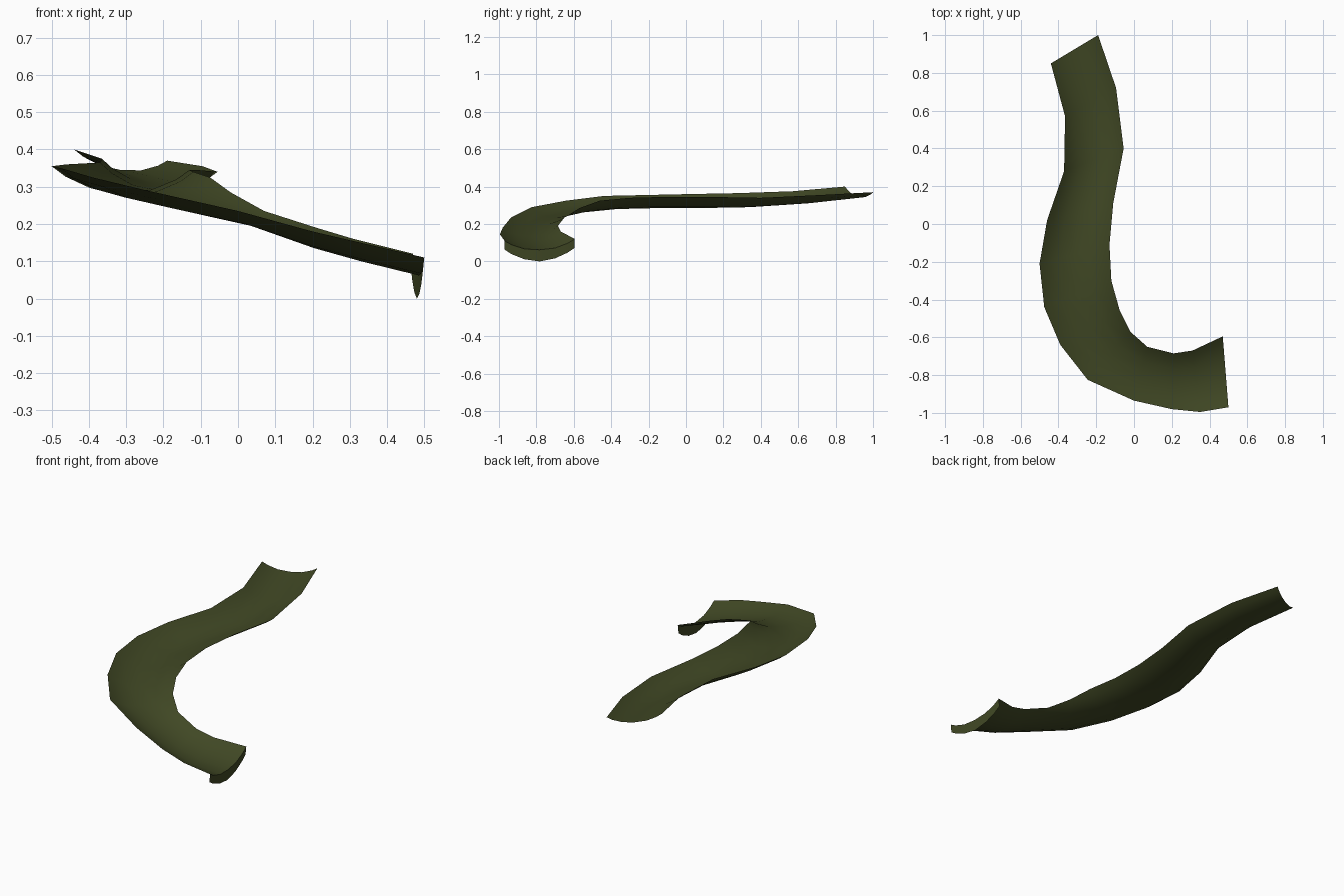
import bpy
import bmesh
from mathutils import Vector

cube = bpy.data.objects.get("Cube")
if cube:
    bpy.data.objects.remove(cube, do_unlink=True)

olive = bpy.data.materials.new("dark_olive")
olive.use_nodes = True
colour = (0.052, 0.065, 0.018, 1)
olive.diffuse_color = colour
olive.node_tree.nodes["Principled BSDF"].inputs["Base Color"].default_value = colour

# Rims of the curved channel, from the far end to the near end
outer_rim = [(-.44, .85, .40), (-.365, .57, .375), (-.37, .28, .365), (-.46, .02, .36),
             (-.50, -.21, .355), (-.475, -.44, .35), (-.39, -.64, .325), (-.245, -.825, .29),
             (0, -.935, .235), (.2, -.98, .18), (.35, -.995, .145), (.5, -.97, .11)]
inner_rim = [(-.19, 1, .37), (-.095, .72, .355), (-.055, .40, .34), (-.11, .11, .345),
             (-.13, -.11, .345), (-.12, -.30, .34), (-.075, -.46, .325), (-.02, -.57, .285),
             (.07, -.65, .235), (.21, -.685, .19), (.31, -.67, .16), (.47, -.595, .12)]
trough = [.345, .31, .29, .285, .285, .28, .262, .235, .195, .135, .1, .062]
across = [0, .1, .28, .5, .72, .9, 1]

bm = bmesh.new()
rows = []
for a, b, low in zip(outer_rim, inner_rim, trough):
    a, b = Vector(a), Vector(b)
    depth = (a.z + b.z) / 2 - low
    row = []
    for t in across:
        p = a.lerp(b, t)
        p.z -= depth * (1 - abs(2 * t - 1) ** 2.4)
        row.append(bm.verts.new(p))
    rows.append(row)

# Lip turned down at the near end
rows.append([bm.verts.new(v.co + Vector((-.005, 0, -.062 + .015 * abs(2 * t - 1))))
             for v, t in zip(rows[-1], across)])

for r, s in zip(rows, rows[1:]):
    for i in range(len(across) - 1):
        bm.faces.new((r[i], s[i], s[i + 1], r[i + 1]))

mesh = bpy.data.meshes.new("curved_channel")
bm.to_mesh(mesh)
bm.free()
mesh.materials.append(olive)
channel = bpy.data.objects.new("curved_channel", mesh)
bpy.context.collection.objects.link(channel)
bpy.context.view_layer.objects.active = channel
channel.select_set(True)
bpy.ops.object.shade_smooth_by_angle(angle=.9)
